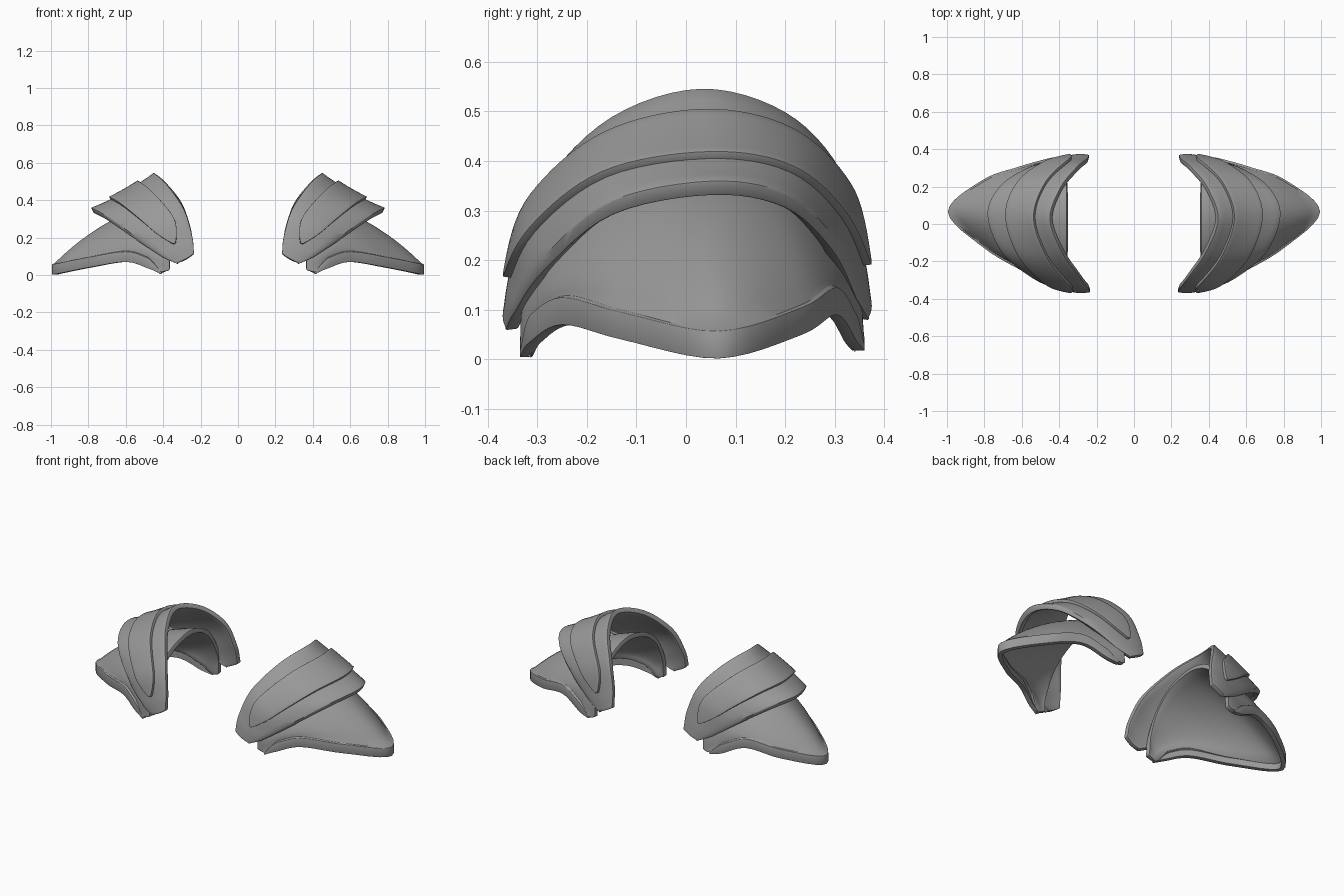
import bpy
from mathutils import Vector

if "Cube" in bpy.data.objects:
    bpy.data.objects.remove(bpy.data.objects["Cube"])

metal = bpy.data.materials.new("grey_metal")
metal.diffuse_color = (0.32, 0.32, 0.32, 1)
metal.use_nodes = True
metal.node_tree.nodes["Principled BSDF"].inputs["Base Color"].default_value = metal.diffuse_color
N = 48   # steps along each arch, front to back


def rows(*tables):
    return [[Vector(p) for p in t] for t in tables]


def along(row, t):
    """Smooth curve through the points of a row, t from 0 to 1."""
    f = min(max(t, 0), 1) * (len(row) - 1)
    i = min(int(f), len(row) - 2)
    f -= i
    b, c = row[i], row[i + 1]
    a = row[i - 1] if i else 2 * b - c
    d = row[i + 2] if i + 2 < len(row) else 2 * c - b
    return 0.5 * (2 * b + (c - a) * f + (2 * a - 5 * b + 4 * c - d) * f * f
                  + (3 * b - a - 3 * c + d) * f ** 3)


def across(a, m, b, s):
    """Bowed line from a through m to b."""
    return a * (1 - s) * (1 - 2 * s) + m * 4 * s * (1 - s) + b * s * (2 * s - 1)


def plate(name, grid, thickness, bevel):
    """Turn a grid of points into a solid bevelled plate, mirrored in x."""
    w = len(grid[0])
    faces = [(i * w + j, i * w + j + 1, (i + 1) * w + j + 1, (i + 1) * w + j)
             for i in range(len(grid) - 1) for j in range(w - 1)]
    me = bpy.data.meshes.new(name)
    me.from_pydata([p for line in grid for p in line], [], faces)
    me.materials.append(metal)
    ob = bpy.data.objects.new(name, me)
    bpy.context.collection.objects.link(ob)
    so = ob.modifiers.new("thickness", 'SOLIDIFY')
    so.thickness, so.offset = thickness, -1
    be = ob.modifiers.new("soft_edges", 'BEVEL')
    be.width, be.segments, be.limit_method = bevel, 2, 'ANGLE'
    be.angle_limit = 0.8
    ob.modifiers.new("other_shoulder", 'MIRROR')
    bpy.ops.object.select_all(action='DESELECT')
    ob.select_set(True)
    bpy.context.view_layer.objects.active = ob
    bpy.ops.object.convert(target='MESH')
    bpy.ops.object.shade_smooth_by_angle(angle=0.6)
    return ob


# upper plate: neck edge, middle and outer edge, each from front to back
neck, middle, outer = rows(
    [(.235, -.365, .115), (.245, -.345, .21), (.29, -.285, .355), (.385, -.15, .49),
     (.45, .03, .547), (.39, .2, .50), (.30, .31, .385), (.25, .35, .24), (.24, .37, .13)],
    [(.28, -.37, .085), (.33, -.355, .165), (.425, -.31, .285), (.55, -.165, .40),
     (.615, .04, .44), (.56, .21, .41), (.435, .32, .31), (.335, .36, .19), (.285, .375, .105)],
    [(.325, -.365, .065), (.42, -.345, .125), (.55, -.285, .21), (.71, -.15, .32),
     (.785, .05, .36), (.72, .2, .335), (.58, .295, .25), (.43, .345, .15), (.33, .37, .085)])


def upper(t, s):
    return across(along(neck, t), along(middle, t), along(outer, t), s)


def upper_normal(t, s, e=0.01):
    return (upper(t, s + e) - upper(t, s - e)).cross(
        upper(t + e, s) - upper(t - e, s)).normalized()


grid = []
for i in range(N + 1):
    t = i / N
    line = [upper(t, j / 10) for j in range(11)]
    drop = min(1, 0.25 + 6 * min(t, 1 - t))
    line.append(line[-1] + Vector((-.015, 0, -.03)) * drop)   # turned down lip
    grid.append(line)
plate("upper_plate", grid, 0.028, 0.007)

# raised panel on the upper plate, tapering to a point at both ends
grid = []
for i in range(N + 1):
    t = 0.13 + 0.74 * i / N
    k = min(1, min(t - 0.13, 0.87 - t) / 0.11)
    k = 1 - (1 - k) ** 2
    s0, s1 = 0.50 - 0.26 * k, 0.56 + 0.14 * k
    line = []
    for j in range(9):
        s = s0 + (s1 - s0) * j / 8
        line.append(upper(t, s) + upper_normal(t, s) * 0.016)
    grid.append(line)
plate("raised_panel", grid, 0.024, 0.004)

# lower plate: nested arch that flares out to a pointed tip
inside, centre, hem = rows(
    [(.365, -.335, .03), (.365, -.32, .14), (.365, -.25, .275), (.36, -.13, .37),
     (.36, .03, .41), (.36, .17, .38), (.365, .28, .285), (.365, .345, .15), (.365, .36, .04)],
    [(.385, -.335, .022), (.42, -.325, .105), (.50, -.265, .19), (.61, -.14, .255),
     (.69, .04, .285), (.62, .20, .265), (.50, .30, .20), (.42, .345, .11), (.385, .36, .03)],
    [(.41, -.335, .005), (.48, -.315, .035), (.60, -.25, .07), (.80, -.13, .04),
     (.995, .065, .002), (.81, .235, .05), (.62, .305, .09), (.48, .345, .035), (.41, .36, .018)])
grid = []
for i in range(N + 1):
    t = i / N
    a, m, edge = along(inside, t), along(centre, t), along(hem, t)
    k = min(1, 8 * min(t, 1 - t))
    top = edge + Vector((0, 0, .012 + .043 * k))
    away = Vector((edge.x - .4, edge.y - .03, 0)).normalized()
    foot = top - away * 0.012 * k + Vector((0, 0, .004 * k))
    line = [across(a, m, foot, j / 12) for j in range(13)]
    grid.append(line + [top, edge])                          # rim band
plate("lower_plate", grid, 0.026, 0.005)
